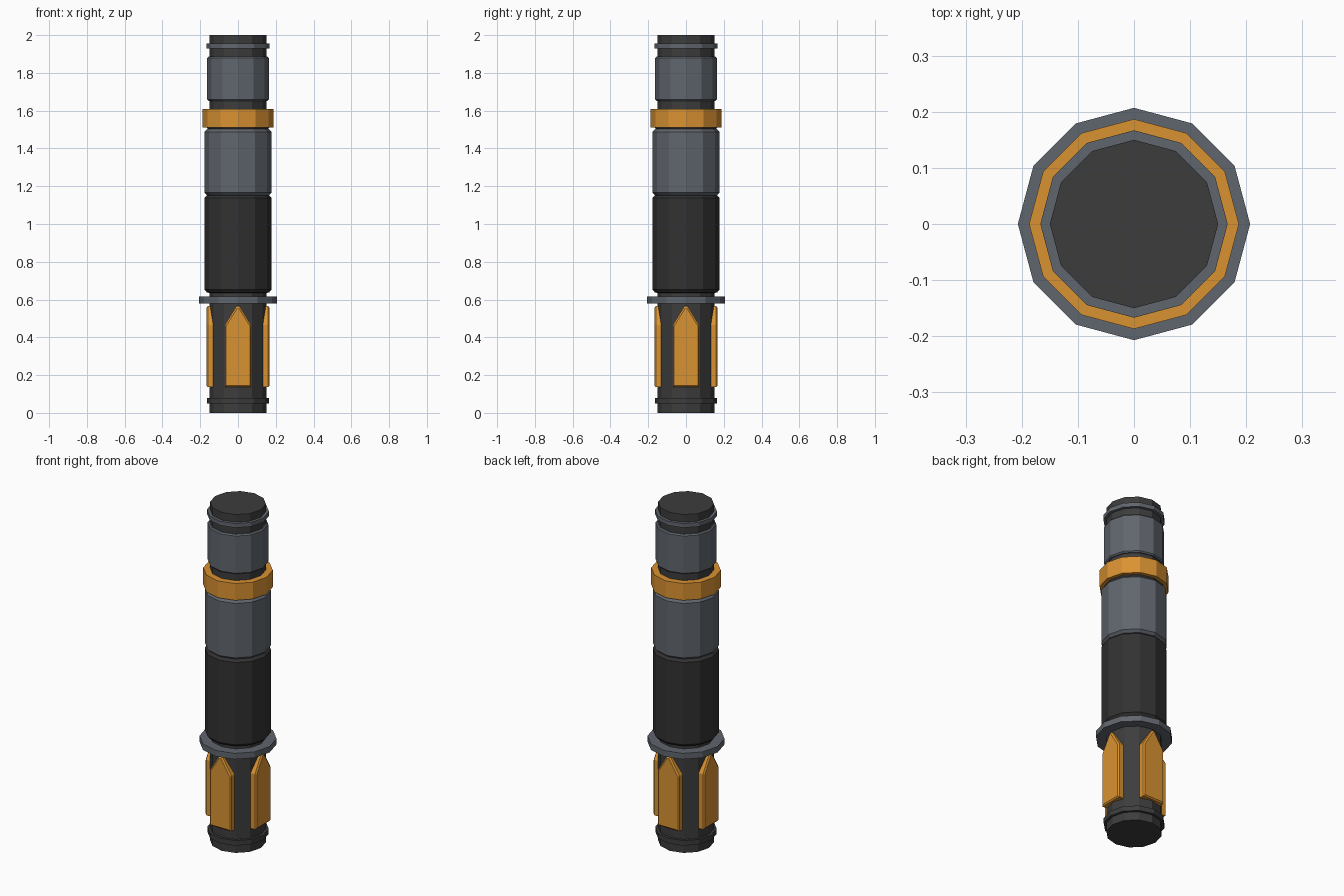
import bpy, bmesh, math
from mathutils import Matrix

if "Cube" in bpy.data.objects:
    bpy.data.objects.remove(bpy.data.objects["Cube"])

SIDES = 12


def material(name, rgb):
    m = bpy.data.materials.new(name)
    m.diffuse_color = (*rgb, 1)
    m.use_nodes = True
    m.node_tree.nodes["Principled BSDF"].inputs["Base Color"].default_value = m.diffuse_color
    return m


charcoal = material("charcoal", (0.046, 0.046, 0.046))
black = material("grip black", (0.031, 0.031, 0.031))
grey = material("steel grey", (0.118, 0.133, 0.155))
orange = material("orange", (0.70, 0.29, 0.032))


def finish(bm, name, mat):
    bmesh.ops.recalc_face_normals(bm, faces=bm.faces)
    me = bpy.data.meshes.new(name)
    bm.to_mesh(me)
    bm.free()
    me.materials.append(mat)
    ob = bpy.data.objects.new(name, me)
    bpy.context.collection.objects.link(ob)
    return ob


def turned(name, mat, profile):
    """Twelve-sided solid from (radius, height) pairs, capped at both ends."""
    bm = bmesh.new()
    rings = []
    for r, z in profile:
        rings.append([bm.verts.new((r * math.cos(i * math.tau / SIDES),
                                    r * math.sin(i * math.tau / SIDES), z))
                      for i in range(SIDES)])
    for a, b in zip(rings, rings[1:]):
        for i in range(SIDES):
            j = (i + 1) % SIDES
            bm.faces.new((a[i], a[j], b[j], b[i]))
    bm.faces.new(rings[0][::-1])
    bm.faces.new(rings[-1])
    return finish(bm, name, mat)


# Inner core running the whole length
turned("core", charcoal, [(0.15, 0), (0.15, 2)])
# Pommel ring
turned("pommel_ring", charcoal, [(0.165, 0.05), (0.165, 0.08)])
# Guard flange
turned("guard_flange", grey, [(0.207, 0.58), (0.207, 0.615)])
# Grip and outer sleeves with chamfered ends
turned("grip", black, [(0.15, 0.635), (0.165, 0.638), (0.178, 0.652),
                       (0.178, 1.138), (0.163, 1.152), (0.15, 1.152)])
turned("main_sleeve", grey, [(0.163, 1.152), (0.178, 1.166),
                             (0.178, 1.488), (0.163, 1.502)])
turned("collar_seat", charcoal, [(0.155, 1.495), (0.168, 1.515)])
# Orange collar
turned("collar", orange, [(0.187, 1.51), (0.187, 1.61)])
# Upper sleeve and end ring
turned("upper_sleeve", grey, [(0.156, 1.652), (0.163, 1.659),
                              (0.163, 1.879), (0.156, 1.886)])
turned("end_ring", grey, [(0.167, 1.93), (0.167, 1.955)])


def panel(name, angle):
    """Flat pointed plate with a chamfered front rim, facing -y then turned."""
    outer = [(-0.07, 0.138), (0.07, 0.138), (0.07, 0.465), (0.008, 0.566), (-0.008, 0.566), (-0.07, 0.465)]
    inner = [(-0.063, 0.145), (0.063, 0.145), (0.063, 0.46), (0.004, 0.555), (-0.004, 0.555), (-0.063, 0.46)]
    bm = bmesh.new()
    loops = [[bm.verts.new((x, y, z)) for x, z in pts]
             for pts, y in ((outer, -0.125), (outer, -0.160), (inner, -0.167))]
    n = len(outer)
    for a, b in zip(loops, loops[1:]):
        for i in range(n):
            j = (i + 1) % n
            bm.faces.new((a[i], a[j], b[j], b[i]))
    bm.faces.new(loops[0][::-1])
    bm.faces.new(loops[-1])
    bm.transform(Matrix.Rotation(angle, 4, 'Z'))
    finish(bm, name, orange)


# Four panels around the lower handle
for k, side in enumerate(("front", "right", "back", "left")):
    panel("panel_" + side, k * math.pi / 2)
